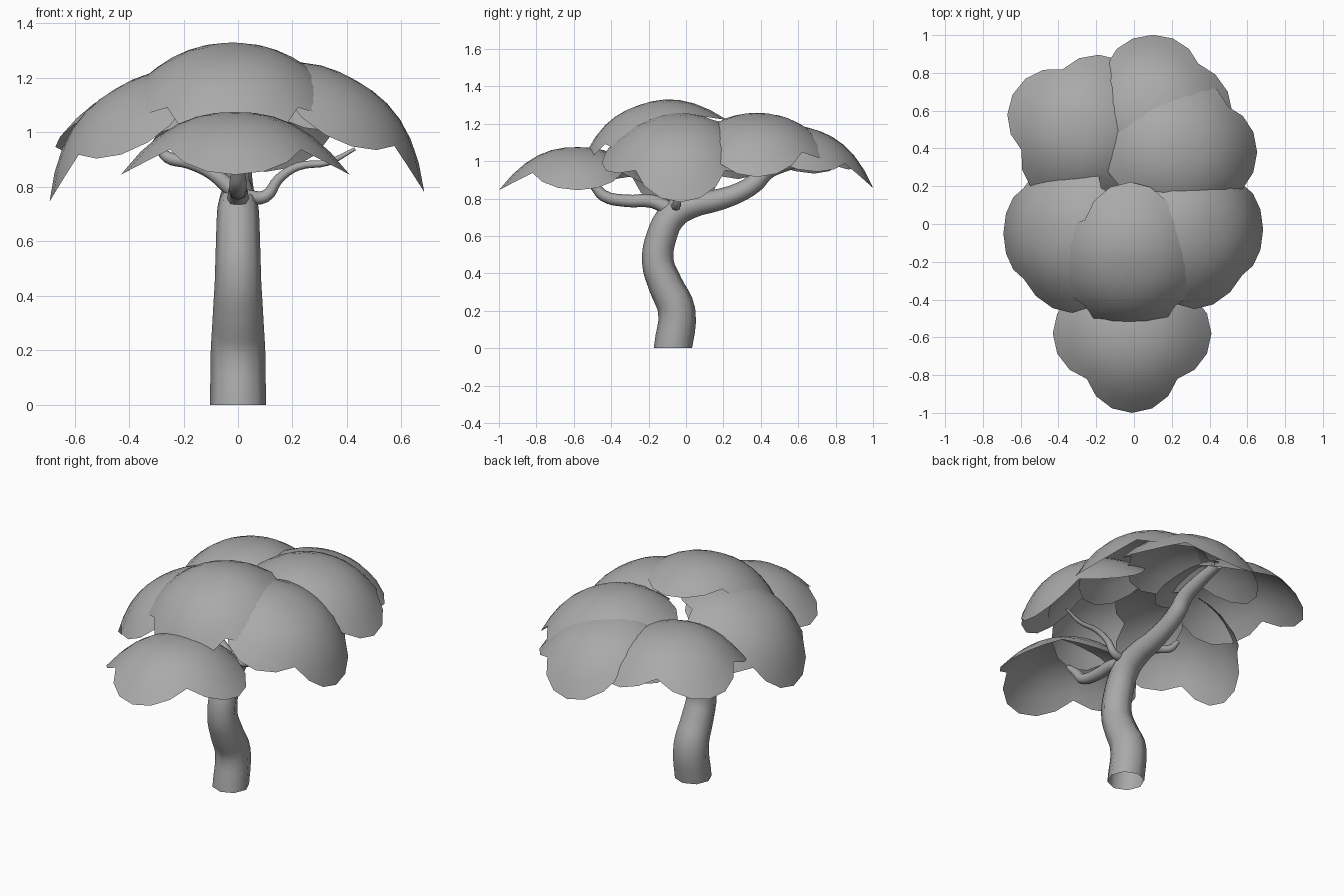
import bpy, bmesh, math
from mathutils import Matrix, Vector

if "Cube" in bpy.data.objects:
    bpy.data.objects.remove(bpy.data.objects["Cube"], do_unlink=True)

GREY = (0.4, 0.4, 0.4, 1)
mat = bpy.data.materials.new("plain_grey")
mat.use_nodes = True
mat.diffuse_color = GREY
mat.node_tree.nodes["Principled BSDF"].inputs["Base Color"].default_value = GREY

OFFSET, LOBE, DROP = 0.17, 0.25, 0.23   # lobe centre, lobe radius, tip droop
REACH = OFFSET + LOBE
SEGMENTS, RINGS = 24, 6


def outline(angle):
    """Radius of a four-lobed outline at the given angle."""
    quarter = math.pi / 2
    d = (angle + quarter / 2) % quarter - quarter / 2
    return OFFSET * math.cos(d) + math.sqrt(LOBE ** 2 - (OFFSET * math.sin(d)) ** 2)


def leaf_clump(name, location, azimuth, tilt, spin=0):
    """Open drooping shell with four round lobes, leaning towards azimuth."""
    bm = bmesh.new()
    centre = bm.verts.new((0, 0, 0))
    previous = None
    for ring in range(1, RINGS + 1):
        verts = []
        for s in range(SEGMENTS):
            a = math.tau * s / SEGMENTS
            r = outline(a) * ring / RINGS
            z = -DROP * (r / REACH) ** 2.4
            verts.append(bm.verts.new((r * math.cos(a), r * math.sin(a), z)))
        for s in range(SEGMENTS):
            t = (s + 1) % SEGMENTS
            if previous:
                bm.faces.new((previous[s], verts[s], verts[t], previous[t]))
            else:
                bm.faces.new((centre, verts[s], verts[t]))
        previous = verts
    az = math.radians(azimuth)
    lean = Matrix.Rotation(math.radians(tilt), 4, Vector((-math.sin(az), math.cos(az), 0)))
    bm.transform(Matrix.Translation(location) @ lean
                 @ Matrix.Rotation(math.radians(spin), 4, "Z"))
    mesh = bpy.data.meshes.new(name)
    bm.to_mesh(mesh)
    bm.free()
    mesh.shade_smooth()
    mesh.materials.append(mat)
    bpy.context.collection.objects.link(bpy.data.objects.new(name, mesh))


def limb(name, points):
    """Tapered open tube through (x, y, z, radius) points."""
    curve = bpy.data.curves.new(name + "_path", "CURVE")
    curve.dimensions = "3D"
    curve.bevel_depth = 1
    curve.bevel_resolution = 2
    curve.resolution_u = 4
    spline = curve.splines.new("BEZIER")
    spline.bezier_points.add(len(points) - 1)
    for bp, (x, y, z, r) in zip(spline.bezier_points, points):
        bp.co = (x, y, z)
        bp.radius = r
        bp.handle_left_type = bp.handle_right_type = "AUTO"
    helper = bpy.data.objects.new(name + "_path", curve)
    bpy.context.collection.objects.link(helper)
    bpy.context.view_layer.update()
    graph = bpy.context.evaluated_depsgraph_get()
    mesh = bpy.data.meshes.new_from_object(helper.evaluated_get(graph))
    bpy.data.objects.remove(helper, do_unlink=True)
    for v in mesh.vertices:          # level the foot on the ground
        if v.co.z < 0.025:
            v.co.z = 0
    mesh.materials.clear()
    mesh.materials.append(mat)
    obj = bpy.data.objects.new(name, mesh)
    bpy.context.collection.objects.link(obj)
    bpy.ops.object.select_all(action="DESELECT")
    obj.select_set(True)
    bpy.context.view_layer.objects.active = obj
    bpy.ops.object.shade_smooth_by_angle(angle=math.radians(60))


# Canopy
leaf_clump("top_clump", (-0.02, -0.25, 1.30), -90, 19)
leaf_clump("front_clump", (-0.01, -0.58, 1.075), -90, 0)
leaf_clump("right_clump", (-0.45, -0.05, 1.16), 180, 31)
leaf_clump("left_clump", (0.435, -0.03, 1.19), 0, 30)
leaf_clump("back_left_clump", (0.30, 0.38, 1.24), 0, 14)
leaf_clump("back_clump", (0.10, 0.65, 1.18), 90, 14)
leaf_clump("back_right_clump", (-0.28, 0.50, 1.185), 153, 3, spin=63)

# Trunk bending into the long back branch
limb("trunk", [
    (0, -0.07, 0, 0.103), (0, -0.05, 0.2, 0.1), (0, -0.11, 0.34, 0.092),
    (0, -0.15, 0.46, 0.085), (0, -0.13, 0.6, 0.081), (0, -0.07, 0.71, 0.077),
    (0, 0.04, 0.765, 0.066), (0, 0.16, 0.79, 0.058), (0, 0.29, 0.835, 0.052),
    (0, 0.37, 0.885, 0.05), (0, 0.43, 0.945, 0.046), (0, 0.53, 0.985, 0.04),
    (0, 0.72, 1.03, 0.028)])

# Thin branches
limb("front_branch", [
    (0, -0.08, 0.74, 0.04), (0, -0.18, 0.785, 0.036), (0, -0.32, 0.788, 0.033),
    (0, -0.44, 0.815, 0.031), (0, -0.49, 0.87, 0.026), (0, -0.56, 0.94, 0.015)])
limb("left_branch", [
    (0.03, -0.06, 0.765, 0.026), (0.1, -0.05, 0.765, 0.023), (0.15, -0.05, 0.83, 0.018),
    (0.22, -0.06, 0.875, 0.015), (0.33, -0.07, 0.89, 0.012), (0.43, -0.07, 0.94, 0.006)])
limb("right_branch", [
    (-0.02, -0.06, 0.79, 0.03), (-0.1, -0.05, 0.855, 0.026), (-0.18, -0.03, 0.89, 0.024),
    (-0.26, 0, 0.91, 0.022), (-0.3, 0.02, 0.96, 0.012)])
